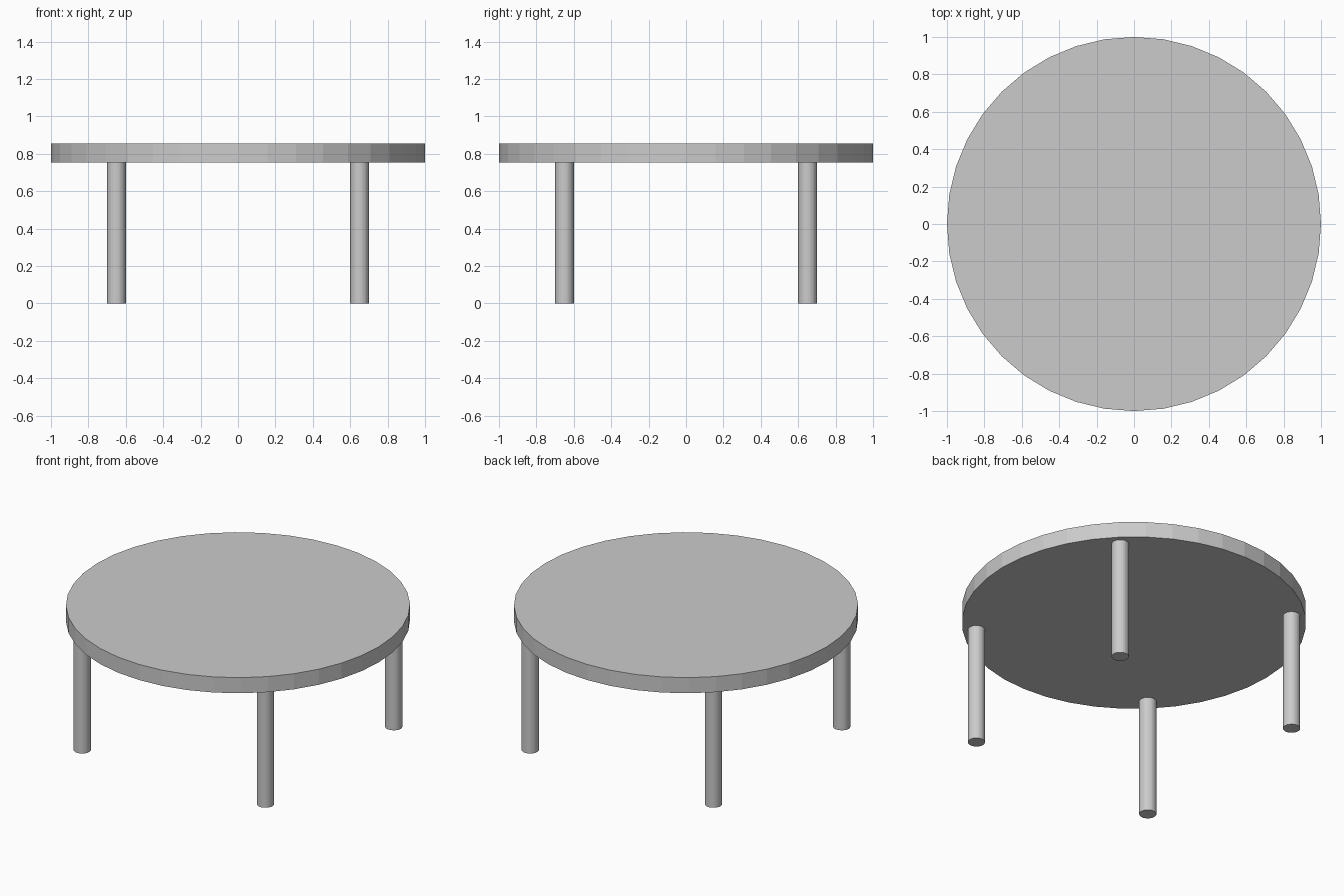
import bpy

if "Cube" in bpy.data.objects:
    bpy.data.objects.remove(bpy.data.objects["Cube"])

TOP_Z, THICK = 0.855, 0.1
LEG_R, LEG_OFFSET = 0.05, 0.65
LEG_H = TOP_Z - THICK


def cylinder(name, radius, z0, z1, x=0, y=0, sides=32):
    bpy.ops.mesh.primitive_cylinder_add(vertices=sides, radius=radius, depth=z1 - z0,
                                        location=(x, y, (z0 + z1) / 2))
    obj = bpy.context.object
    obj.name = name
    return obj


# Round table top with flat rim facets
cylinder("table_top", 1.0, LEG_H, TOP_Z, sides=40)

# Four straight legs
for side, sx in (("left", -1), ("right", 1)):
    for end, sy in (("front", -1), ("back", 1)):
        cylinder(f"{end}_{side}_leg", LEG_R, 0, LEG_H, sx * LEG_OFFSET, sy * LEG_OFFSET)
